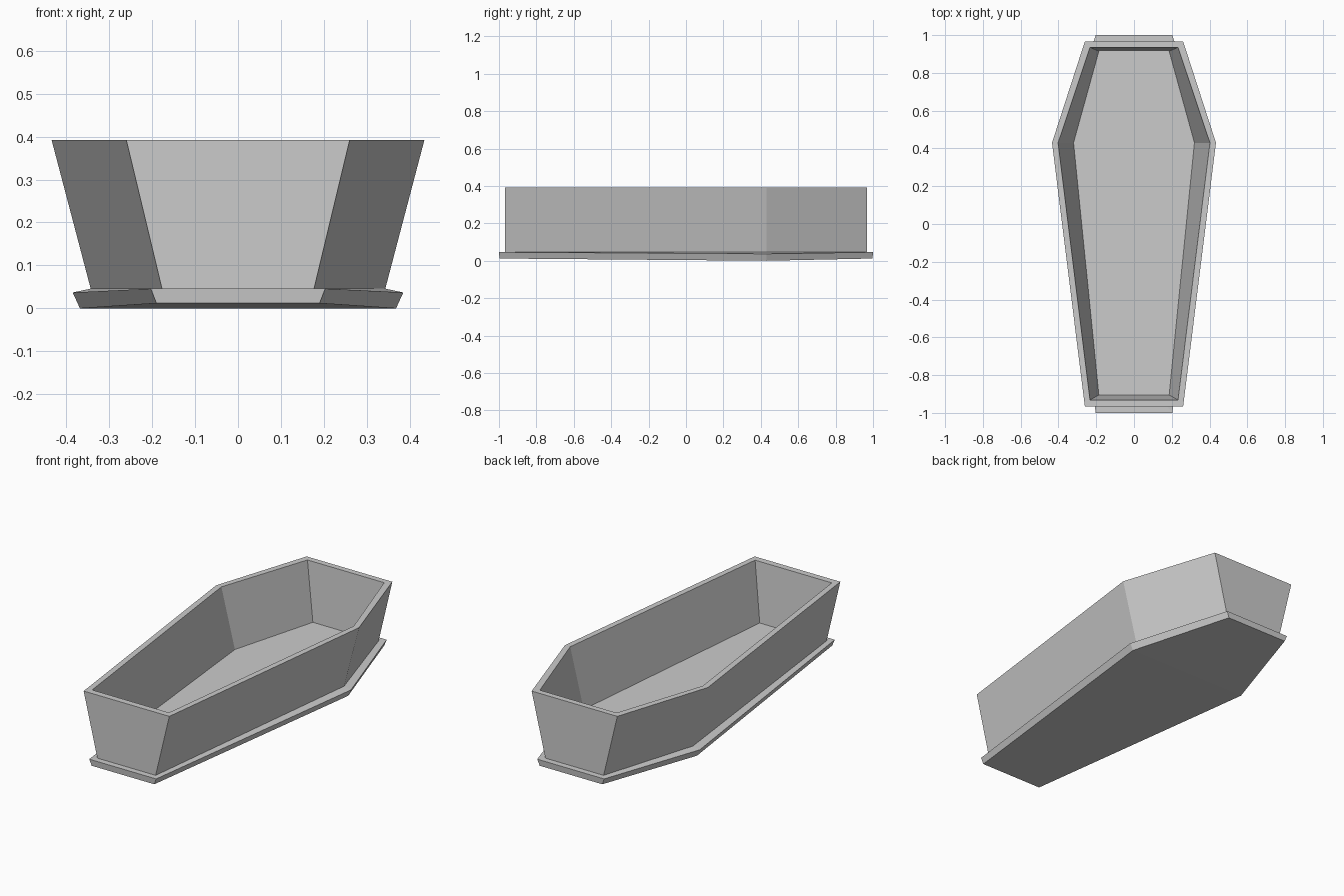
import bpy
import bmesh

cube = bpy.data.objects.get("Cube")
if cube:
    bpy.data.objects.remove(cube)

stone = bpy.data.materials.new("plain_grey")
stone.use_nodes = True
grey = (0.6, 0.6, 0.6, 1.0)
stone.diffuse_color = grey
stone.node_tree.nodes["Principled BSDF"].inputs["Base Color"].default_value = grey

SHOULDER_Y = 0.43


def ring(end_w, mid_w, foot_y, head_y, end_z, mid_z):
    """Six-sided outline, counter-clockwise from the foot's right corner."""
    return [(-end_w, foot_y, end_z), (end_w, foot_y, end_z),
            (mid_w, SHOULDER_Y, mid_z),
            (end_w, head_y, end_z), (-end_w, head_y, end_z),
            (-mid_w, SHOULDER_Y, mid_z)]


def loft(name, rings, cap_start=False, cap_end=False):
    """Skin successive outlines; caps fold along the shoulder line."""
    bm = bmesh.new()
    loops = [[bm.verts.new(p) for p in r] for r in rings]
    for low, high in zip(loops, loops[1:]):
        for i in range(6):
            j = (i + 1) % 6
            bm.faces.new((low[i], low[j], high[j], high[i]))
    if cap_start:
        a = loops[0]
        bm.faces.new((a[5], a[2], a[1], a[0]))
        bm.faces.new((a[4], a[3], a[2], a[5]))
    if cap_end:
        bm.faces.new(loops[-1])
    mesh = bpy.data.meshes.new(name)
    bm.to_mesh(mesh)
    bm.free()
    mesh.materials.append(stone)
    obj = bpy.data.objects.new(name, mesh)
    bpy.context.collection.objects.link(obj)
    return obj


box_foot = ring(0.177, 0.343, -0.967, 0.967, 0.046, 0.046)

# Thin base slab with a flared edge and slightly raised ends
loft("base_slab", [
    ring(0.19, 0.368, -0.997, 0.997, 0.012, 0.0),
    ring(0.203, 0.385, -1.0, 1.0, 0.046, 0.037),
    box_foot,
], cap_start=True)

# Open box: flared outer walls, flat rim, inner walls and floor
loft("open_box", [
    box_foot,
    ring(0.26, 0.434, -0.967, 0.967, 0.392, 0.392),
    ring(0.233, 0.402, -0.932, 0.935, 0.392, 0.392),
    ring(0.186, 0.32, -0.905, 0.915, 0.07, 0.07),
], cap_end=True)
